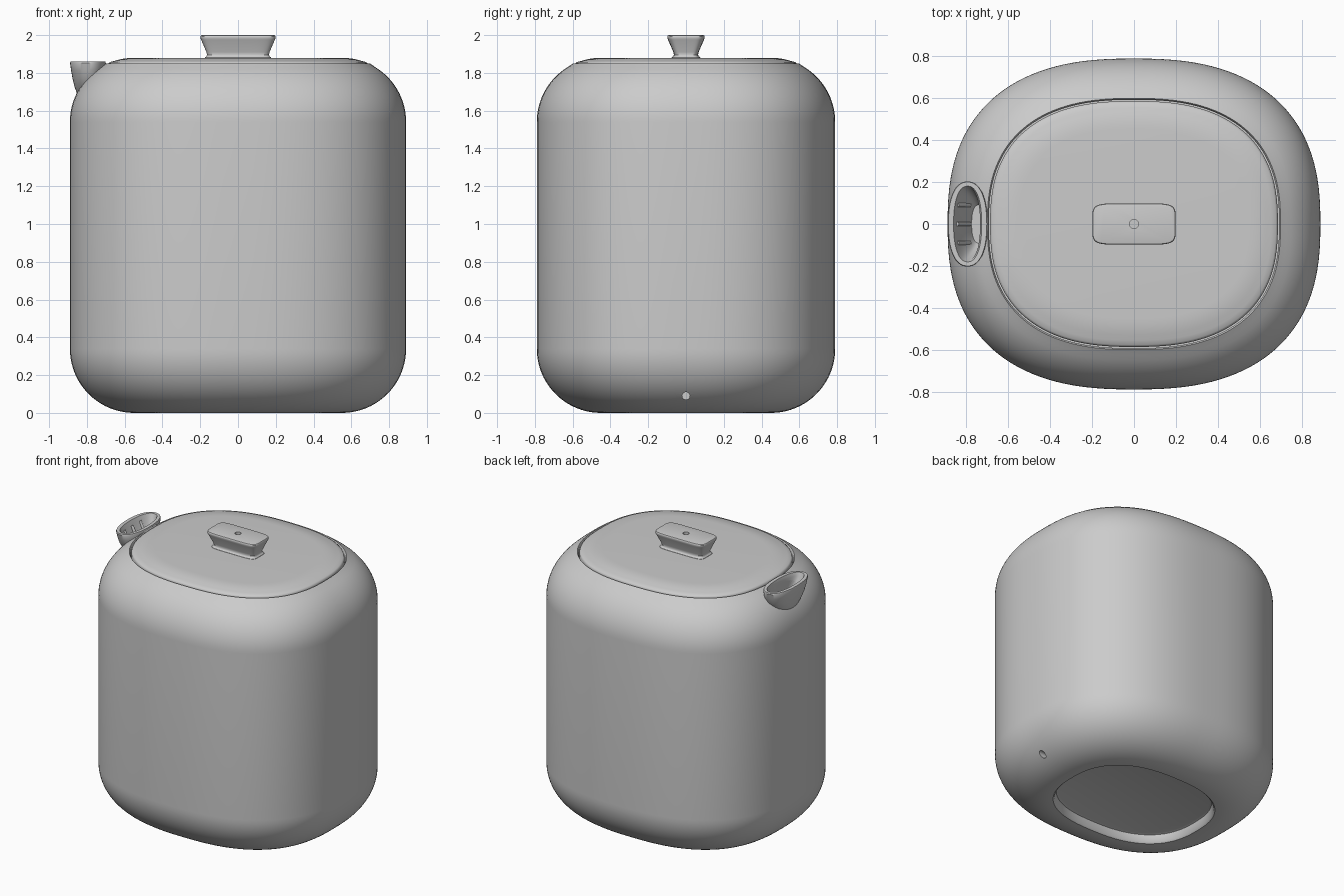
import bpy, bmesh
from math import sin, cos, pi, radians, copysign
from mathutils import Vector

if "Cube" in bpy.data.objects:
    bpy.data.objects.remove(bpy.data.objects["Cube"])


def oval(a, b, n, count):
    """Superellipse outline."""
    pts = []
    for i in range(count):
        t = 2 * pi * i / count
        c, s = cos(t), sin(t)
        pts.append((copysign(a * abs(c) ** (2 / n), c), copysign(b * abs(s) ** (2 / n), s)))
    return pts


def loft(name, rings, n, count=128):
    """Closed skin through rings of (centre x, half x, half y, z)."""
    bm = bmesh.new()
    loops = [[bm.verts.new((cx + x, y, z)) for x, y in oval(a, b, n, count)]
             for cx, a, b, z in rings]
    for lo, hi in zip(loops, loops[1:]):
        for i in range(count):
            j = (i + 1) % count
            bm.faces.new((lo[i], lo[j], hi[j], hi[i]))
    bm.faces.new(loops[0][::-1])
    bm.faces.new(loops[-1])
    bmesh.ops.recalc_face_normals(bm, faces=bm.faces)
    mesh = bpy.data.meshes.new(name)
    bm.to_mesh(mesh)
    bm.free()
    ob = bpy.data.objects.new(name, mesh)
    bpy.context.collection.objects.link(ob)
    return ob


def rod(name, p, q, r):
    p, q = Vector(p), Vector(q)
    bpy.ops.mesh.primitive_cylinder_add(vertices=24, radius=r, depth=(q - p).length,
                                        location=(p + q) / 2)
    ob = bpy.context.object
    ob.name = name
    ob.rotation_euler = (q - p).to_track_quat('Z', 'Y').to_euler()
    return ob


def cut(ob, cutter):
    cutter.hide_render = True
    mod = ob.modifiers.new("cut", 'BOOLEAN')
    mod.operation, mod.solver, mod.object = 'DIFFERENCE', 'EXACT', cutter
    bpy.context.view_layer.objects.active = ob
    bpy.ops.object.modifier_apply(modifier=mod.name)


def inset(profile):
    """Profile of (inset, z) to rings of the body outline."""
    return [(0, 0.89 - d, 0.79 - d, z) for d, z in profile]


R, H, STEPS = 0.34, 1.88, 20
bottom = [(R - R * sin(t), R - R * cos(t)) for t in (pi / 2 * i / STEPS for i in range(STEPS + 1))]
top = [(d, H - z) for d, z in reversed(bottom)]
SEAM = 0.197

# Body: recessed underside, rounded edges, seat for the lid
body = loft("body", inset(
    [(0.39, 0.06), (0.375, 0.055), (0.365, 0.01), (0.355, 0.0)] + bottom
    + [p for p in top if p[0] < SEAM - 0.012]
    + [(SEAM - 0.007, 1.849), (SEAM, 1.838), (SEAM, 1.78)]), 2.5)

# Lid: continues the curve of the body
lid = loft("lid", inset(
    [(SEAM + 0.006, 1.77), (SEAM + 0.006, 1.843), (SEAM + 0.009, 1.852), (SEAM + 0.016, 1.858)]
    + [p for p in top if p[0] > SEAM + 0.025]), 2.5)

# Knob: flared rounded block with a small centre hole
knob = loft("lid_knob", [(0, a, a - 0.1, z) for a, z in (
    (0.178, 1.87), (0.175, 1.882), (0.167, 1.888), (0.164, 1.896), (0.167, 1.91),
    (0.195, 1.975), (0.199, 1.985), (0.199, 1.993), (0.196, 1.998), (0.19, 2.0))], 6, 96)
hole = rod("knob_hole_cutter", (0, 0, 1.95), (0, 0, 2.05), 0.021)
cut(knob, hole)

# Spout: tapered oval cup growing out of the shoulder
spout = loft("spout", [((l + r) / 2, (r - l) / 2, b, z) for l, r, b, z in (
    (-0.83, -0.72, 0.05, 1.65), (-0.85, -0.71, 0.10, 1.685), (-0.865, -0.705, 0.145, 1.725),
    (-0.876, -0.703, 0.175, 1.77), (-0.884, -0.701, 0.193, 1.815),
    (-0.889, -0.70, 0.203, 1.852), (-0.886, -0.703, 0.2, 1.86))], 2.3, 96)
pocket = loft("pocket_cutter", [((l + r) / 2, (r - l) / 2, b, z) for l, r, b, z in (
    (-0.775, -0.715, 0.09, 1.68), (-0.80, -0.72, 0.125, 1.73), (-0.828, -0.727, 0.152, 1.78),
    (-0.85, -0.735, 0.172, 1.835), (-0.866, -0.724, 0.184, 1.87))], 2.3, 96)
cut(spout, pocket)
cut(body, pocket)

# Ribs on the inner wall of the spout
ribs = [rod(f"spout_rib_{i}", (-0.845, y, 1.83), (-0.785, y, 1.71), 0.01)
        for i, y in enumerate((-0.09, 0, 0.09))]

# Small drain hole low on the right side
drain = rod("drain_cutter", (0.70, 0, 0.09), (0.95, 0, 0.09), 0.02)
cut(body, drain)

for helper in (hole, pocket, drain):
    bpy.data.objects.remove(helper)

bpy.ops.object.select_all(action='DESELECT')
for ob in [body, lid, knob, spout] + ribs:
    ob.select_set(True)
bpy.context.view_layer.objects.active = body
bpy.ops.object.shade_smooth_by_angle(angle=radians(35))
